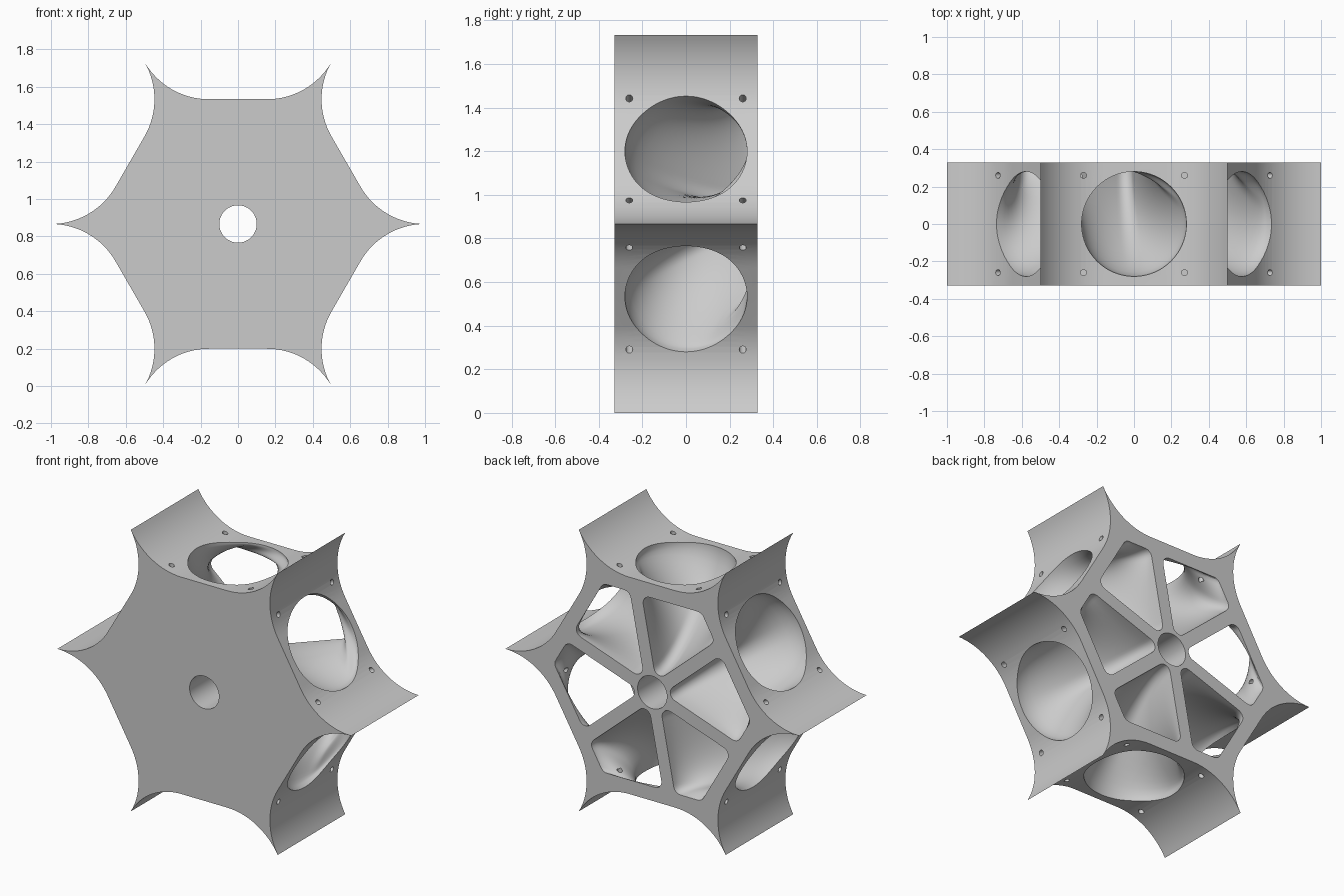
import bpy, bmesh, math
from mathutils import Matrix, Vector

cube = bpy.data.objects.get("Cube")
if cube:
    bpy.data.objects.remove(cube)

APOTHEM = math.sqrt(3) / 2      # half height between tip lines
FLAT = 0.667                    # distance from centre to each side
HALF = 0.328                    # half depth
DUCT_R = 0.28
WEDGE_ROUND = 0.045
SECTIONS = 96                   # points around each duct
BEND = 1.0                      # how far the duct runs straight before turning
rad = math.radians


def material(name, colour):
    mat = bpy.data.materials.new(name)
    mat.use_nodes = True
    mat.diffuse_color = colour
    mat.node_tree.nodes["Principled BSDF"].inputs["Base Color"].default_value = colour
    return mat


def make_object(name, bm):
    bmesh.ops.recalc_face_normals(bm, faces=bm.faces)
    mesh = bpy.data.meshes.new(name)
    bm.to_mesh(mesh)
    bm.free()
    obj = bpy.data.objects.new(name, mesh)
    bpy.context.collection.objects.link(obj)
    return obj


def turn(angle):
    """Rotation in the x-z plane, from x towards z."""
    return Matrix.Rotation(-angle, 4, 'Y')


def unit(angle):
    return Vector((math.cos(angle), math.sin(angle)))


def crossing(line_a, line_b):
    """Point where two lines, each (normal angle, distance), meet."""
    (a, d), (b, e) = line_a, line_b
    det = math.sin(b - a)
    return Vector(((d * math.sin(b) - e * math.sin(a)) / det,
                   (e * math.cos(a) - d * math.cos(b)) / det))


def resample(loop, count):
    """Evenly spaced points along a closed loop."""
    loop = loop + loop[:1]
    lengths = [(b - a).length for a, b in zip(loop, loop[1:])]
    step = sum(lengths) / count
    pts, i, passed = [], 0, 0.0
    for k in range(count):
        while passed + lengths[i] < k * step:
            passed += lengths[i]
            i += 1
        pts.append(loop[i].lerp(loop[i + 1], (k * step - passed) / lengths[i]))
    return pts


# Star-shaped body: flat sides that sweep up to sharp tips
def side_profile(steps=16):
    radius = 2 * (APOTHEM - FLAT)
    start = 0.5 - radius * math.sin(rad(60))
    arc = []
    for i in range(steps + 1):
        a = rad(60) * i / steps
        arc.append((FLAT + radius * (1 - math.cos(a)), start + radius * math.sin(a)))
    return [(n, -t) for n, t in reversed(arc[:-1])] + arc


bm = bmesh.new()
outline = []
for k in range(6):
    for n, t in side_profile():
        outline.append(bm.verts.new(turn(rad(30 + 60 * k)) @ Vector((n, -HALF, t))))
face = bm.faces.new(outline)
grown = bmesh.ops.extrude_face_region(bm, geom=[face])
bmesh.ops.translate(bm, vec=(0, 2 * HALF, 0),
                    verts=[v for v in grown["geom"] if isinstance(v, bmesh.types.BMVert)])
body = make_object("hub_body", bm)


# Rounded wedge at the back, starting at its inner corner
def wedge_loop():
    twist = rad(19)
    rib = 0.04 + WEDGE_ROUND
    edge = 0.58 - WEDGE_ROUND
    lines = [(twist + rad(120), -rib), (twist + rad(240), -rib),
             (rad(360), edge), (rad(420), edge), (twist + rad(480), -rib)]
    pts = []
    for line, following in zip(lines, lines[1:]):
        corner = crossing(line, following)
        for j in range(13):
            a = line[0] + (following[0] - line[0]) * j / 12
            pts.append(corner + unit(a) * WEDGE_ROUND)
    return resample(pts[6:] + pts[:6], SECTIONS)


def bend(a, b, s):
    """Curve leaving a along the duct axis and reaching b square to the back."""
    ease = s * s * (3 - 2 * s)
    inward = ease + BEND * s * (1 - s) ** 2
    rear = ease - BEND * s * s * (1 - s)
    return Vector((a.x + (b.x - a.x) * inward,
                   a.y + (b.y - a.y) * rear,
                   a.z + (b.z - a.z) * ease))


# Duct: straight round mouth, then a smooth elbow into the wedge
def duct_rings(steps=14):
    wedge = wedge_loop()
    circle = [unit(math.tau * i / SECTIONS) * -DUCT_R for i in range(SECTIONS)]
    mouth = [Vector((0.66, c.x, c.y)) for c in circle]
    back = [Vector((p.x, HALF, p.y)) for p in wedge]
    rings = [[p + Vector((0.09, 0, 0)) for p in mouth]]
    for s in range(steps + 1):
        rings.append([bend(a, b, s / steps) for a, b in zip(mouth, back)])
    rings.append([p + Vector((0, 0.07, 0)) for p in back])
    return rings


bm = bmesh.new()
for k in range(6):
    rows = [[bm.verts.new(turn(rad(30 + 60 * k)) @ p) for p in ring] for ring in duct_rings()]
    for low, high in zip(rows, rows[1:]):
        for i in range(SECTIONS):
            bm.faces.new((low[i - 1], low[i], high[i], high[i - 1]))
    bm.faces.new(rows[0])
    bm.faces.new(rows[-1])
bmesh.ops.triangulate(bm, faces=bm.faces)

# Central axle bore
bmesh.ops.create_cone(bm, cap_ends=True, segments=48, radius1=0.1, radius2=0.1, depth=1,
                      matrix=Matrix.Rotation(rad(90), 4, 'X'))
ducts = make_object("duct_cutter", bm)

# Four screw holes around each side mouth
bm = bmesh.new()
for k in range(6):
    for y in (-0.26, 0.26):
        for t in (-0.27, 0.27):
            place = (turn(rad(30 + 60 * k)) @ Matrix.Translation((0.67, y, t))
                     @ Matrix.Rotation(rad(90), 4, 'Y'))
            bmesh.ops.create_cone(bm, cap_ends=True, segments=16, radius1=0.016,
                                  radius2=0.016, depth=0.2, matrix=place)
screws = make_object("screw_cutter", bm)

# Cut the openings
bpy.context.view_layer.objects.active = body
for cutter in (ducts, screws):
    mod = body.modifiers.new(cutter.name, 'BOOLEAN')
    mod.operation = 'DIFFERENCE'
    mod.solver = 'EXACT'
    mod.use_self = True
    mod.object = cutter
    bpy.ops.object.modifier_apply(modifier=mod.name)
    bpy.data.objects.remove(cutter)

body.data.materials.clear()
body.data.materials.append(material("light_grey", (0.6, 0.6, 0.6, 1)))
body.location.z = APOTHEM

bpy.ops.object.select_all(action='DESELECT')
body.select_set(True)
bpy.ops.object.shade_smooth_by_angle(angle=rad(25))
